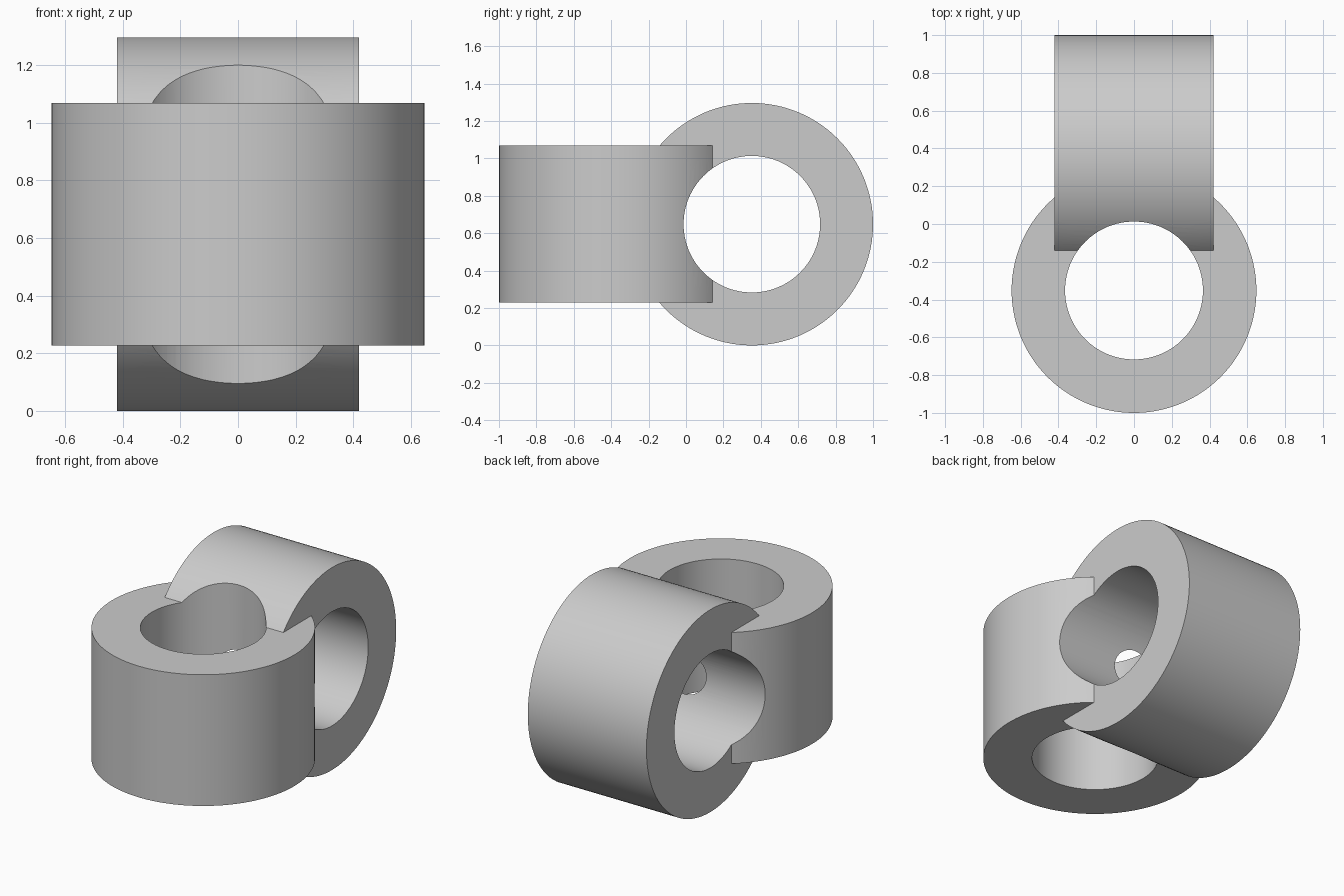
import bpy
from math import pi

OUTER, BORE, WIDTH = 0.648, 0.365, 0.84
OFFSET = 0.352

cube = bpy.data.objects.get("Cube")
if cube:
    bpy.data.objects.remove(cube, do_unlink=True)

grey = bpy.data.materials.new("plain grey")
grey.use_nodes = True
colour = (0.6, 0.6, 0.6, 1)
grey.diffuse_color = colour
grey.node_tree.nodes["Principled BSDF"].inputs["Base Color"].default_value = colour


def cylinder(name, radius, depth, y, tilt):
    bpy.ops.mesh.primitive_cylinder_add(vertices=128, radius=radius, depth=depth,
                                        location=(0, y, OUTER), rotation=(0, tilt, 0))
    obj = bpy.context.object
    obj.name = name
    obj.data.materials.append(grey)
    return obj


def combine(target, other, operation):
    bpy.context.view_layer.objects.active = target
    mod = target.modifiers.new(operation.lower(), "BOOLEAN")
    mod.operation = operation
    mod.solver = "EXACT"
    mod.object = other
    bpy.ops.object.modifier_apply(modifier=mod.name)
    bpy.data.objects.remove(other, do_unlink=True)


# Upright ring in front joined to the sideways ring behind
rings = cylinder("interlocked_rings", OUTER, WIDTH, -OFFSET, 0)
combine(rings, cylinder("sideways_ring", OUTER, WIDTH, OFFSET, pi / 2), "UNION")

# Both bores pass right through the joined body
for name, y, tilt in (("upright_bore", -OFFSET, 0), ("sideways_bore", OFFSET, pi / 2)):
    cutter = cylinder(name, BORE, 3, y, tilt)
    cutter.hide_render = True
    combine(rings, cutter, "DIFFERENCE")

# Smooth walls with crisp rims
bpy.ops.object.select_all(action="DESELECT")
rings.select_set(True)
bpy.context.view_layer.objects.active = rings
bpy.ops.object.shade_smooth_by_angle(angle=pi / 6)
